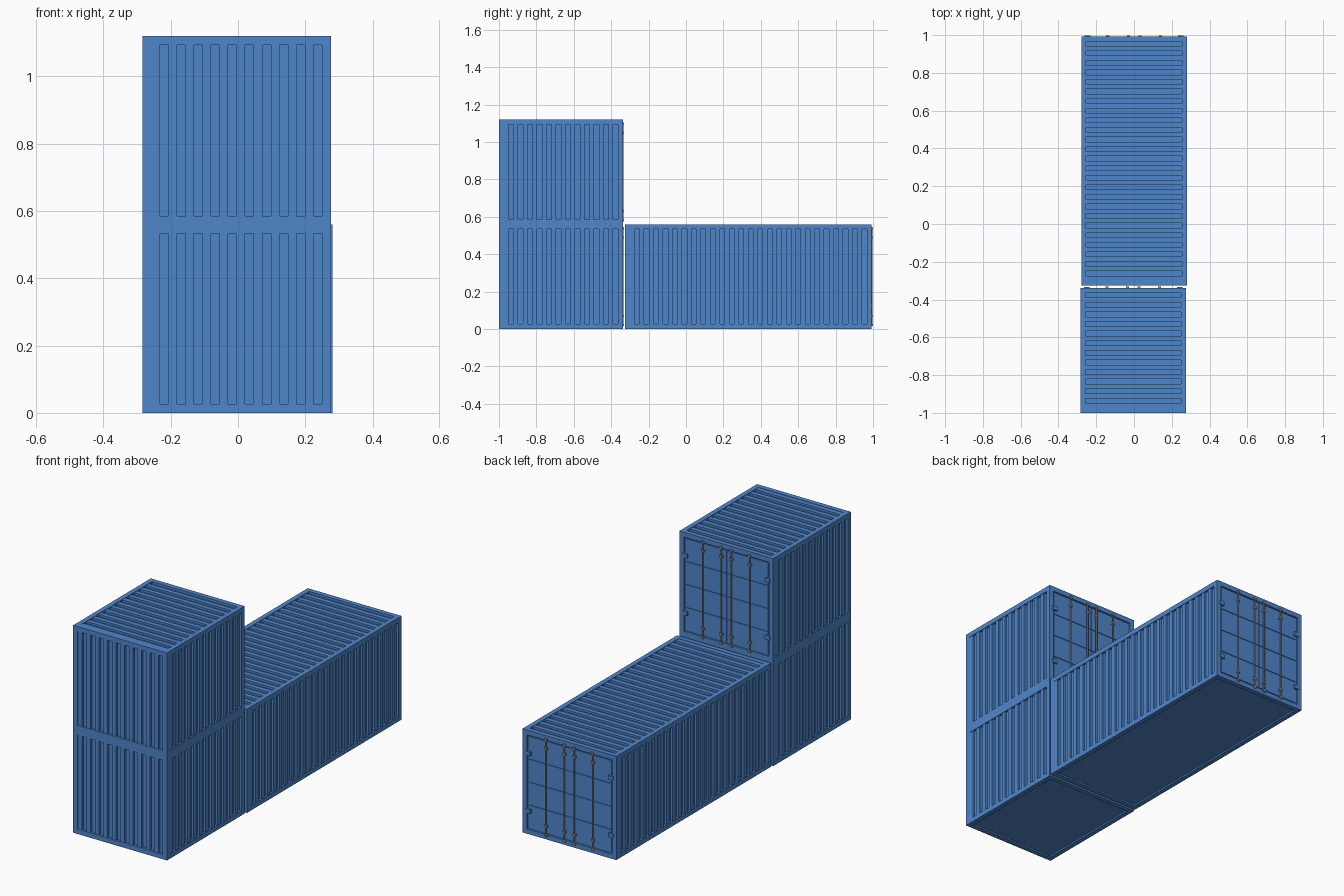
import bpy, bmesh, math
from mathutils import Vector, Matrix

if "Cube" in bpy.data.objects:
    bpy.data.objects.remove(bpy.data.objects["Cube"])

H, BEAM, OUT, INN = 0.56, 0.026, 0.002, 0.013   # height, frame bar, rib depths


def material(name, col):
    m = bpy.data.materials.new(name)
    m.diffuse_color = (*col, 1)
    m.use_nodes = True
    m.node_tree.nodes["Principled BSDF"].inputs["Base Color"].default_value = m.diffuse_color
    return m


BLUE = material("container_blue", (0.08, 0.24, 0.60))
STEEL = material("rod_steel", (0.30, 0.28, 0.26))


def finish(bm, name, mat):
    me = bpy.data.meshes.new(name)
    bm.to_mesh(me)
    bm.free()
    me.materials.append(mat)
    ob = bpy.data.objects.new(name, me)
    bpy.context.collection.objects.link(ob)
    return ob


def box(bm, x0, x1, y0, y1, z0, z1):
    c = Vector(((x0 + x1) / 2, (y0 + y1) / 2, (z0 + z1) / 2))
    s = Matrix.Diagonal((abs(x1 - x0), abs(y1 - y0), abs(z1 - z0), 1))
    bmesh.ops.create_cube(bm, size=1, matrix=Matrix.Translation(c) @ s)


def corrugate(bm, start, u, v, n, length, height):
    """Square-wave sheet: n ribs along u, straight along v, facing u x v."""
    start, u, v = Vector(start), Vector(u), Vector(v)
    inward = -u.cross(v)
    step = length / (2 * n)
    pairs = []
    for i in range(2 * n):
        depth = OUT if i % 2 == 0 else INN
        for k in (i, i + 1):
            p = start + u * step * k + inward * depth
            pairs.append((bm.verts.new(p), bm.verts.new(p + v * height)))
    for (a, b), (c, d) in zip(pairs, pairs[1:]):
        bm.faces.new((a, c, d, b))
    # Strips closing the ends of the recessed grooves
    for i in range(1, 2 * n, 2):
        for off in (0, height):
            q = [start + v * off + u * step * k + inward * d
                 for k, d in ((i, OUT), (i + 1, OUT), (i + 1, INN), (i, INN))]
            f = bm.faces.new([bm.verts.new(p) for p in q])
            if off:
                f.normal_flip()


def container(name, x0, x1, y0, y1, z0, ribs):
    z1, cx = z0 + H, (x0 + x1) / 2
    b = BEAM

    # Frame: posts, end rails and long rails
    bm = bmesh.new()
    for xa, xb in ((x0, x0 + b), (x1 - b, x1)):
        for ya, yb in ((y0, y0 + b), (y1 - b, y1)):
            box(bm, xa, xb, ya, yb, z0, z1)
        for za, zb in ((z0, z0 + b), (z1 - b, z1)):
            box(bm, xa, xb, y0 + b, y1 - b, za, zb)
    for ya, yb in ((y0, y0 + b), (y1 - b, y1)):
        for za, zb in ((z0, z0 + b), (z1 - b, z1)):
            box(bm, x0 + b, x1 - b, ya, yb, za, zb)
    finish(bm, name + "_frame", BLUE)

    # Corrugated walls and roof
    L, W, T = y1 - y0 - 2 * b, x1 - x0 - 2 * b, H - 2 * b
    bm = bmesh.new()
    corrugate(bm, (x0 + b, y0, z0 + b), (1, 0, 0), (0, 0, 1), 10, W, T)
    corrugate(bm, (x1, y0 + b, z0 + b), (0, 1, 0), (0, 0, 1), ribs, L, T)
    corrugate(bm, (x0, y1 - b, z0 + b), (0, -1, 0), (0, 0, 1), ribs, L, T)
    corrugate(bm, (x1 - b, y0 + b, z1), (0, 1, 0), (-1, 0, 0), ribs, L, W)
    finish(bm, name + "_corrugated_panels", BLUE)

    # Floor, slightly recessed from below
    bm = bmesh.new()
    box(bm, x0 + b, x1 - b, y0 + b, y1 - b, z0 + 0.008, z0 + 0.02)
    finish(bm, name + "_floor", BLUE)

    # Two doors, each a backing sheet with four raised panels
    bm = bmesh.new()
    box(bm, x0 + b, x1 - b, y1 - 0.02, y1 - 0.010, z0 + b, z1 - b)
    ph = (T - 0.012) / 4
    for s in (-1, 1):
        for k in range(4):
            za = z0 + b + 0.006 + k * ph
            box(bm, cx + s * 0.002, cx + s * (W / 2 - 0.008),
                y1 - 0.012, y1 - 0.006, za + 0.002, za + ph - 0.002)
    finish(bm, name + "_doors", BLUE)

    # Hinges on both corner posts
    bm = bmesh.new()
    for s in (-1, 1):
        for z in (0.125, 0.435):
            box(bm, cx + s * 0.232, cx + s * 0.262,
                y1 - 0.012, y1 + 0.004, z0 + z - 0.011, z0 + z + 0.011)
    finish(bm, name + "_hinges", BLUE)

    # Four locking rods with keepers and guide brackets
    bm, kb = bmesh.new(), bmesh.new()
    for x in (-0.14, -0.03, 0.03, 0.14):
        bmesh.ops.create_cone(
            bm, cap_ends=True, segments=8, radius1=0.004, radius2=0.004,
            depth=H - 0.03,
            matrix=Matrix.Translation((cx + x, y1 + 0.001, z0 + H / 2)))
        for z in (0.022, 0.07, H - 0.07, H - 0.022):
            box(kb, cx + x - 0.008, cx + x + 0.008,
                y1 - 0.01, y1 + 0.006, z0 + z - 0.006, z0 + z + 0.006)
    rods = finish(bm, name + "_lock_rods", STEEL)
    for p in rods.data.polygons:
        p.use_smooth = len(p.vertices) == 4
    finish(kb, name + "_rod_keepers", STEEL)


container("lower_short_container", -0.284, 0.276, -1.0, -0.338, 0.0, 12)
container("upper_short_container", -0.284, 0.276, -1.0, -0.338, H, 12)
container("long_container", -0.279, 0.281, -0.326, 0.993, 0.0, 25)
